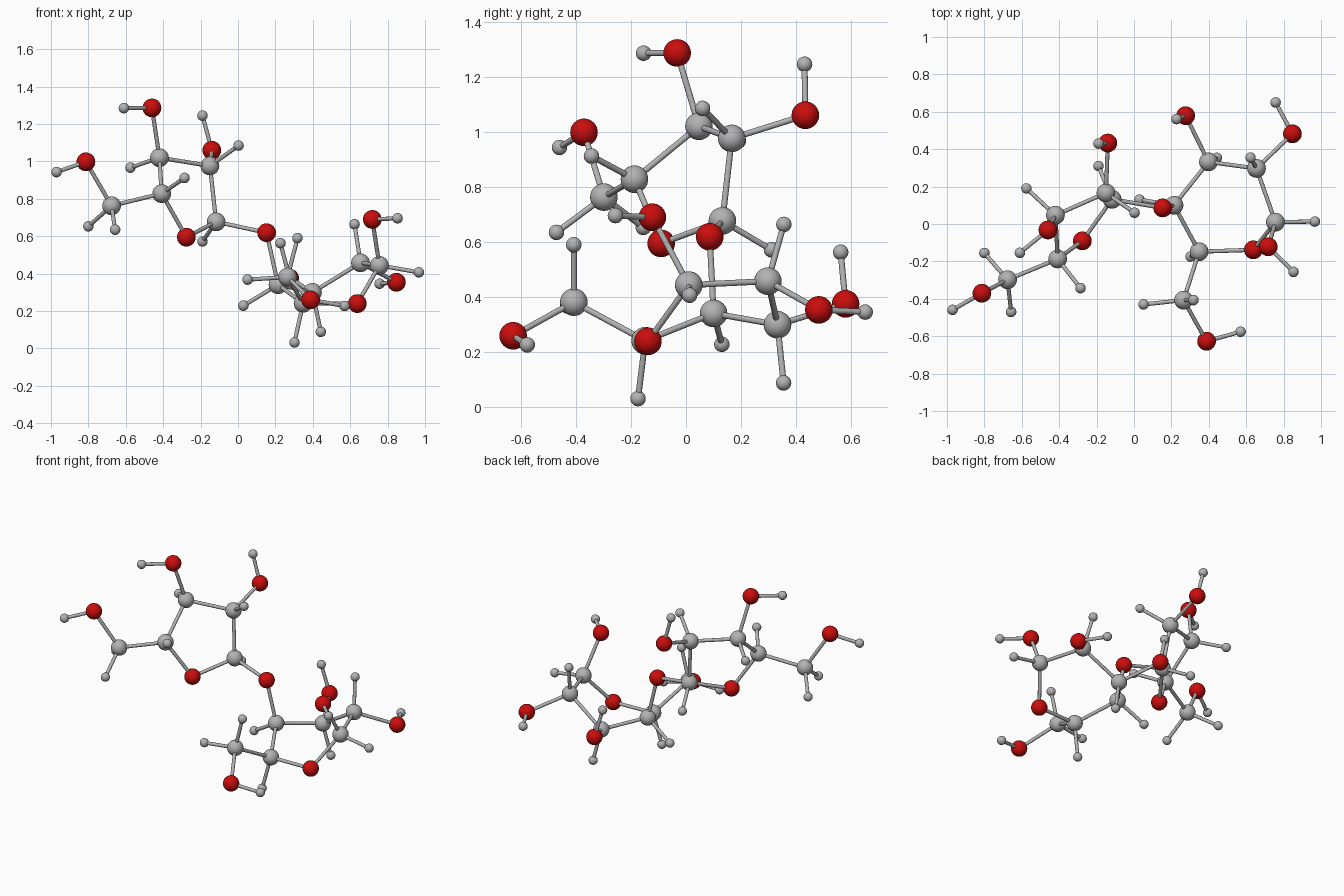
import bpy
from mathutils import Vector

cube = bpy.data.objects.get("Cube")
if cube:
    bpy.data.objects.remove(cube, do_unlink=True)


def make_material(name, colour):
    mat = bpy.data.materials.new(name)
    mat.use_nodes = True
    mat.diffuse_color = (*colour, 1)
    mat.node_tree.nodes["Principled BSDF"].inputs["Base Color"].default_value = (*colour, 1)
    return mat


grey = make_material("ball grey", (0.45, 0.45, 0.45))
red = make_material("oxygen red", (0.6, 0.004, 0.004))

BOND_RADIUS = 0.011
KINDS = {
    "carbon": (0.05, grey),
    "oxygen": (0.05, red),
    "hydrogen": (0.028, grey),
}


def finish(name, mat):
    obj = bpy.context.object
    obj.name = name
    obj.data.materials.append(mat)
    bpy.ops.object.shade_smooth_by_angle()
    return obj


def bond(a, b):
    """Thin rod between two ball centres."""
    span = b - a
    bpy.ops.mesh.primitive_cylinder_add(
        vertices=16, radius=BOND_RADIUS, depth=span.length, location=(a + b) / 2,
        rotation=span.to_track_quat("Z", "Y").to_euler())
    finish("bond_rod", grey)


def atom(kind, parent, x, y, z):
    """Ball of the given kind, joined by a rod to its parent."""
    radius, mat = KINDS[kind]
    here = Vector((x, y, z))
    bpy.ops.mesh.primitive_uv_sphere_add(segments=32, ring_count=16, radius=radius, location=here)
    finish(kind + "_ball", mat)
    if parent:
        bond(parent, here)
    return here


def carbon(parent, *pos):
    return atom("carbon", parent, *pos)


def oxygen(parent, *pos):
    return atom("oxygen", parent, *pos)


def hydrogen(parent, *pos):
    return atom("hydrogen", parent, *pos)


# Five-sided upper ring, walked round and closed
upper_base = carbon(None, -0.117, 0.132, 0.677)
upper_inner = carbon(upper_base, -0.15, 0.166, 0.976)
upper_top = carbon(upper_inner, -0.42, 0.047, 1.02)
upper_outer = carbon(upper_top, -0.408, -0.187, 0.828)
upper_link = oxygen(upper_outer, -0.276, -0.09, 0.595)
bond(upper_link, upper_base)

# Single balls on the upper ring
hydrogen(upper_base, -0.19, 0.31, 0.572)
hydrogen(upper_inner, 0.003, 0.06, 1.085)
hydrogen(upper_top, -0.575, 0.19, 0.967)
hydrogen(upper_outer, -0.286, -0.343, 0.912)

# Branches on the upper ring
back_branch = oxygen(upper_inner, -0.14, 0.433, 1.06)
hydrogen(back_branch, -0.19, 0.43, 1.245)
top_branch = oxygen(upper_top, -0.46, -0.032, 1.286)
hydrogen(top_branch, -0.61, -0.154, 1.285)
side_arm = carbon(upper_outer, -0.676, -0.298, 0.763)
hydrogen(side_arm, -0.8, -0.155, 0.653)
hydrogen(side_arm, -0.657, -0.47, 0.635)
side_tip = oxygen(side_arm, -0.813, -0.37, 0.998)
hydrogen(side_tip, -0.97, -0.459, 0.943)

# Bridge between the rings
bridge = oxygen(upper_base, 0.153, 0.086, 0.619)

# Six-sided lower ring, walked round and closed
lower_base = carbon(bridge, 0.214, 0.1, 0.341)
lower_back = carbon(lower_base, 0.398, 0.332, 0.3)
lower_corner = carbon(lower_back, 0.655, 0.297, 0.458)
lower_side = carbon(lower_corner, 0.756, 0.01, 0.444)
lower_link = oxygen(lower_side, 0.638, -0.138, 0.24)
lower_front = carbon(lower_link, 0.348, -0.148, 0.242)
bond(lower_front, lower_base)

# Single balls on the lower ring
hydrogen(lower_base, 0.029, 0.13, 0.229)
hydrogen(lower_back, 0.443, 0.354, 0.089)
hydrogen(lower_corner, 0.623, 0.355, 0.664)
hydrogen(lower_side, 0.967, 0.013, 0.407)
hydrogen(lower_front, 0.302, -0.174, 0.032)

# Branches on the lower ring
rear_branch = oxygen(lower_back, 0.276, 0.579, 0.376)
hydrogen(rear_branch, 0.227, 0.561, 0.563)
corner_branch = oxygen(lower_corner, 0.847, 0.482, 0.354)
hydrogen(corner_branch, 0.757, 0.65, 0.346)
raised_branch = oxygen(lower_side, 0.718, -0.122, 0.69)
hydrogen(raised_branch, 0.853, -0.256, 0.696)
front_arm = carbon(lower_front, 0.265, -0.407, 0.382)
hydrogen(front_arm, 0.051, -0.43, 0.368)
hydrogen(front_arm, 0.318, -0.407, 0.59)
front_tip = oxygen(front_arm, 0.388, -0.627, 0.26)
hydrogen(front_tip, 0.57, -0.576, 0.227)
